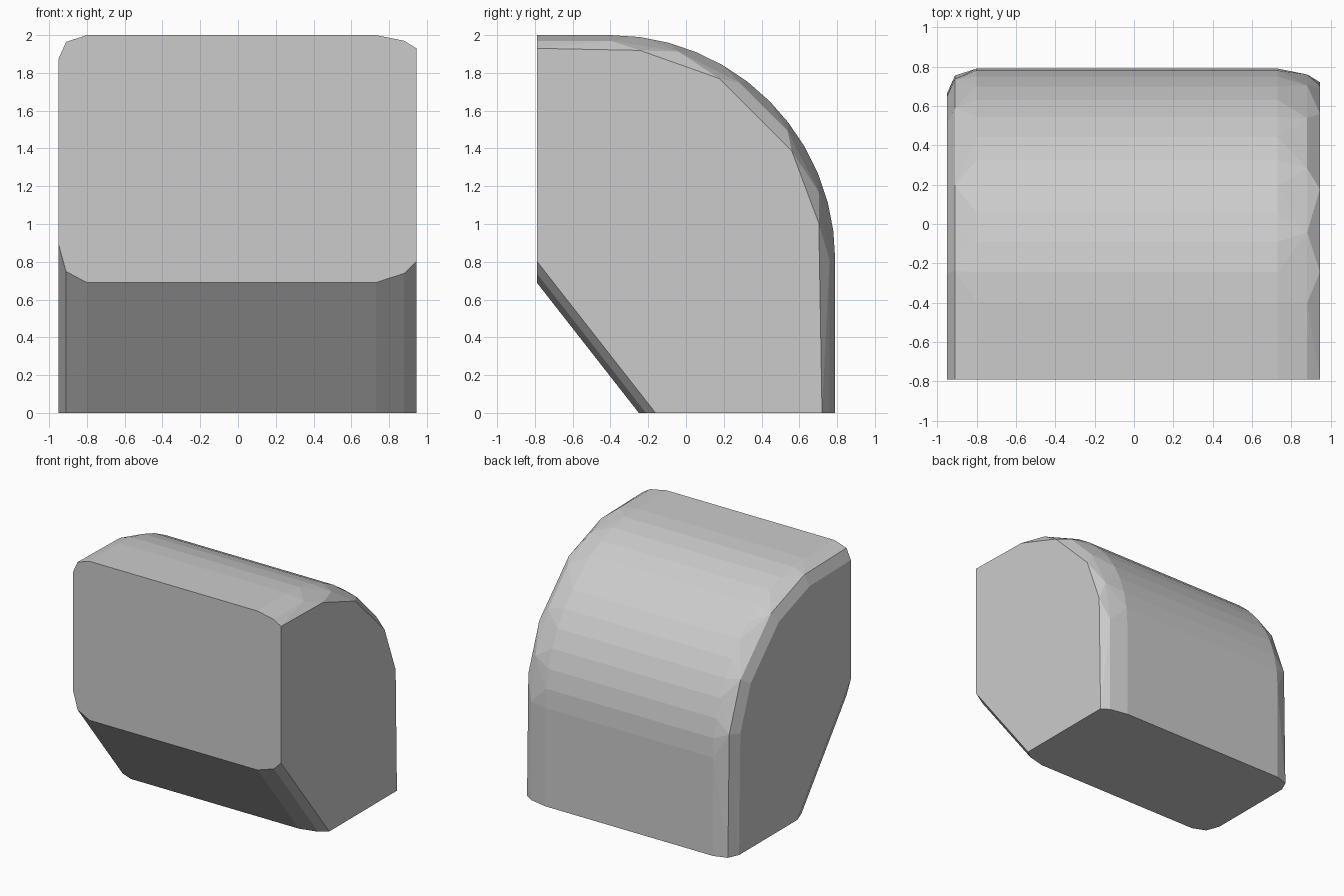
import bpy, bmesh, math

if "Cube" in bpy.data.objects:
    bpy.data.objects.remove(bpy.data.objects["Cube"])

# Side profile (y, z), shrunk by d on the back, top, curve and lower chamfer
CY, CZ, R = -0.40, 0.81, 1.19

def section(d, angles):
    c = d / 0.616  # vertical shift of the sloped underside
    pts = [(-0.79, 0.69 + c), (-0.25 + c * 0.78, 0), (0.79 - d, 0)]
    r = R - d
    pts += [(CY + r * math.cos(math.radians(a)), CZ + r * math.sin(math.radians(a)))
            for a in angles]
    return pts + [(-0.79, 2 - d)]

fine = [i * 7.5 for i in range(13)]      # many facets along the middle
coarse = [10, 31, 59, 82]                # few facets at the ends

# (x station, inset, arc angles)
stations = [(-0.95, 0.125, coarse), (-0.91, 0.036, coarse), (-0.80, 0, fine),
            (0.73, 0, fine), (0.88, 0.03, [0, 18, 36, 54, 72, 90]), (0.945, 0.07, coarse)]

# Rounded-end block: skin all the sections as one convex body
bm = bmesh.new()
for x, d, angles in stations:
    for y, z in section(d, angles):
        bm.verts.new((x, y, z))
res = bmesh.ops.convex_hull(bm, input=bm.verts[:])
loose = [v for v in bm.verts if not v.link_faces]
bmesh.ops.delete(bm, geom=loose, context='VERTS')
bmesh.ops.dissolve_limit(bm, angle_limit=math.radians(0.5), verts=bm.verts[:], edges=bm.edges[:])
bmesh.ops.recalc_face_normals(bm, faces=bm.faces[:])

mesh = bpy.data.meshes.new("curved_block")
bm.to_mesh(mesh)
bm.free()
bpy.context.collection.objects.link(bpy.data.objects.new("curved_block", mesh))
